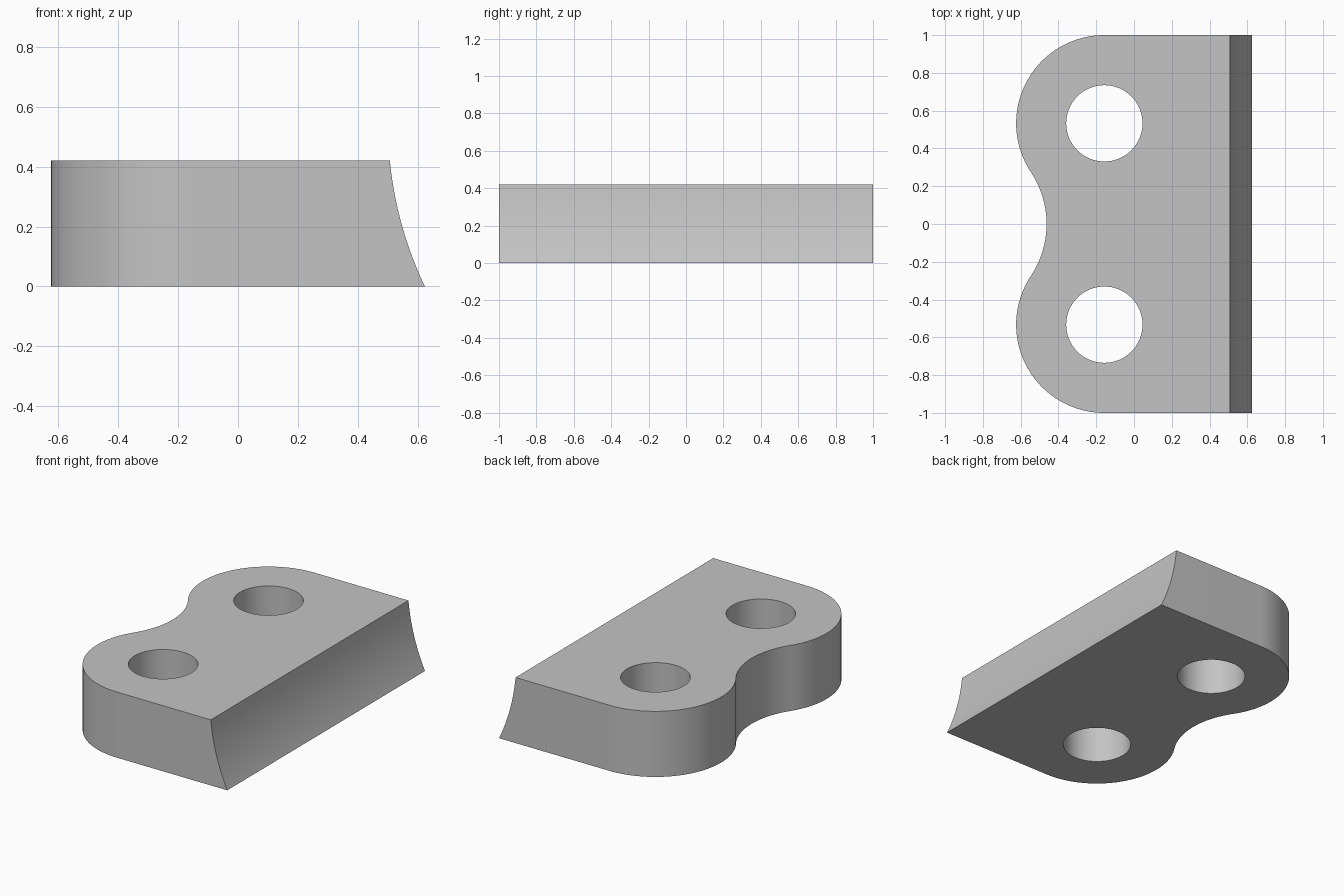
import bpy, bmesh
from math import sin, cos, pi, radians, atan2, hypot

cube = bpy.data.objects.get("Cube")
if cube:
    bpy.data.objects.remove(cube, do_unlink=True)

HEIGHT = 0.42
LOBE_X, LOBE_Y, LOBE_R = -0.157, 0.533, 0.467
HOLE_R = 0.202
WAIST_X = -0.463
TOP_X, FOOT_X = 0.507, 0.624

grey = bpy.data.materials.new("plain_grey")
grey.use_nodes = True
colour = (0.55, 0.55, 0.55, 1)
grey.diffuse_color = colour
grey.node_tree.nodes["Principled BSDF"].inputs["Base Color"].default_value = colour


def arc(cx, cy, r, start, end, steps):
    """Points along an arc, both ends included."""
    angles = [start + (end - start) * i / steps for i in range(steps + 1)]
    return [(cx + r * cos(a), cy + r * sin(a)) for a in angles]


def prism(name, outline, z0, z1):
    """Extrude a closed outline upwards."""
    bm = bmesh.new()
    base = bm.faces.new([bm.verts.new((x, y, z0)) for x, y in outline])
    top = bmesh.ops.extrude_face_region(bm, geom=[base])["geom"]
    verts = [v for v in top if isinstance(v, bmesh.types.BMVert)]
    bmesh.ops.translate(bm, verts=verts, vec=(0, 0, z1 - z0))
    bmesh.ops.recalc_face_normals(bm, faces=bm.faces)
    mesh = bpy.data.meshes.new(name)
    bm.to_mesh(mesh)
    bm.free()
    mesh.materials.append(grey)
    obj = bpy.data.objects.new(name, mesh)
    bpy.context.collection.objects.link(obj)
    return obj


def cut(target, cutter):
    """Subtract the cutter, then discard it."""
    cutter.hide_render = True
    mod = target.modifiers.new("cut", "BOOLEAN")
    mod.operation, mod.solver, mod.object = "DIFFERENCE", "EXACT", cutter
    bpy.ops.object.select_all(action="DESELECT")
    bpy.context.view_layer.objects.active = target
    target.select_set(True)
    bpy.ops.object.modifier_apply(modifier=mod.name)
    bpy.data.objects.remove(cutter, do_unlink=True)


# Plate outline: two round lobes joined by a tangent hollow
gap = WAIST_X - LOBE_X
waist_r = (gap**2 + LOBE_Y**2 - LOBE_R**2) / (2 * (LOBE_R + gap))
waist_cx = WAIST_X - waist_r
tangent = atan2(LOBE_Y, LOBE_X - waist_cx)
lobe = arc(LOBE_X, LOBE_Y, LOBE_R, pi / 2, pi + tangent, 40)
hollow = arc(waist_cx, 0, waist_r, tangent, -tangent, 32)[1:-1]
mirrored = [(x, -y) for x, y in reversed(lobe)]
side = FOOT_X + 0.1
plate = prism("plate", [(side, 1)] + lobe + hollow + mirrored + [(side, -1)], 0, HEIGHT)

# Two through holes
for s in (-1, 1):
    circle = arc(LOBE_X, s * LOBE_Y, HOLE_R, 0, 2 * pi, 64)[:-1]
    cut(plate, prism("hole_cutter", circle, -0.2, HEIGHT + 0.2))

# Concave long edge, cut by a large cylinder lying along y
dx, half = FOOT_X - TOP_X, radians(10)
chord = hypot(dx, HEIGHT)
radius = chord / 2 / sin(half)
reach = radius * cos(half) / chord
cx = (TOP_X + FOOT_X) / 2 + reach * HEIGHT
cz = HEIGHT / 2 + reach * dx
scoop = prism("edge_cutter", arc(cx, -cz, radius, 0, 2 * pi, 288)[:-1], -1.5, 1.5)
scoop.rotation_euler.x = -pi / 2
bpy.context.view_layer.update()
cut(plate, scoop)

bpy.ops.object.shade_smooth_by_angle(angle=radians(30))
